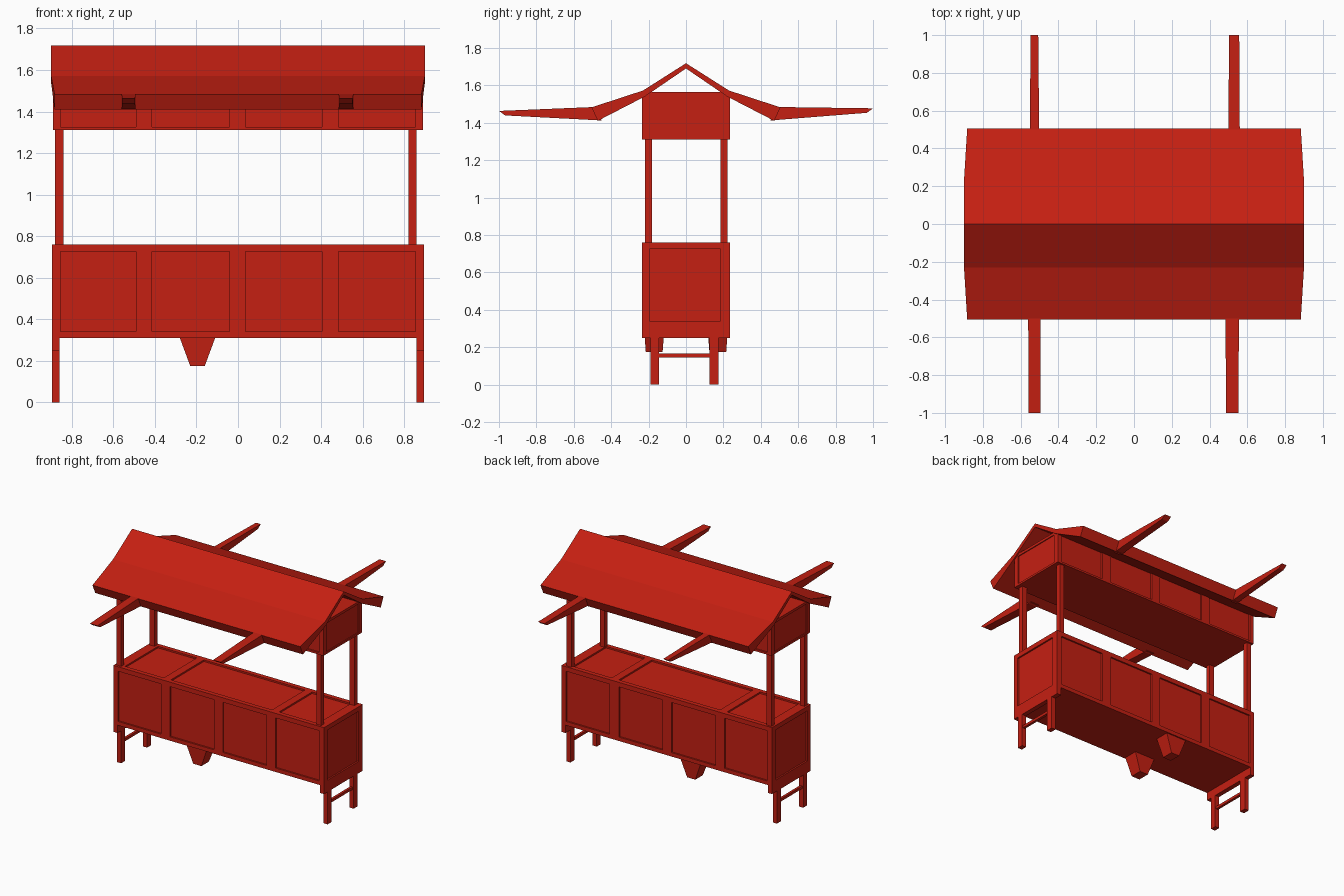
import bpy, bmesh

if "Cube" in bpy.data.objects:
    bpy.data.objects.remove(bpy.data.objects["Cube"])

red = bpy.data.materials.new("red_paint")
red.diffuse_color = (0.56, 0.014, 0.006, 1)
red.use_nodes = True
red.node_tree.nodes["Principled BSDF"].inputs["Base Color"].default_value = red.diffuse_color

CUBE = [(0, 3, 2, 1), (4, 5, 6, 7), (0, 1, 5, 4), (1, 2, 6, 5), (2, 3, 7, 6), (3, 0, 4, 7)]


def make(name, verts, faces):
    me = bpy.data.meshes.new(name)
    me.from_pydata(verts, [], faces)
    bm = bmesh.new()
    bm.from_mesh(me)
    bmesh.ops.recalc_face_normals(bm, faces=bm.faces)
    bm.to_mesh(me)
    bm.free()
    me.materials.append(red)
    ob = bpy.data.objects.new(name, me)
    bpy.context.collection.objects.link(ob)
    return ob


def corners(x, y, z):
    return [(a, b, c) for c in z for a, b in
            ((x[0], y[0]), (x[1], y[0]), (x[1], y[1]), (x[0], y[1]))]


def box(name, x, y, z):
    return make(name, corners(x, y, z), CUBE)


def recess(ob, regions):
    """Cut shallow panels into a body, then discard the cutter."""
    verts, faces = [], []
    for r in regions:
        n = len(verts)
        verts += corners(*r)
        faces += [tuple(i + n for i in f) for f in CUBE]
    cutter = make("panel_cutter", verts, faces)
    cutter.hide_render = True
    mod = ob.modifiers.new("panels", "BOOLEAN")
    mod.operation, mod.solver, mod.object = "DIFFERENCE", "EXACT", cutter
    bpy.context.view_layer.update()
    dg = bpy.context.evaluated_depsgraph_get()
    me = bpy.data.meshes.new_from_object(ob.evaluated_get(dg))
    ob.modifiers.clear()
    ob.data = me
    bpy.data.objects.remove(cutter)


W, D, T = 0.895, 0.235, 0.012       # half width, half depth, panel recess
BAYS = [(-0.855, -0.49), (-0.415, -0.04), (0.035, 0.405), (0.485, 0.855)]


def side_panels(z, end_y):
    out = []
    for s in (-1, 1):
        lo, hi = sorted((s * (D - T), s * (D + 0.05)))
        out += [(b, (lo, hi), z) for b in BAYS]
        lo, hi = sorted((s * (W - T), s * (W + 0.05)))
        out.append(((lo, hi), end_y, z))
    return out


# Counter cabinet with recessed panels on its sides and top
counter = box("counter_cabinet", (-W, W), (-D, D), (0.31, 0.76))
tops = [((a, b), (-0.2, 0.2), (0.76 - T, 0.82))
        for a, b in ((-0.82, -0.49), (-0.43, 0.43), (0.49, 0.82))]
recess(counter, side_panels((0.34, 0.725), (-0.195, 0.185)) + tops)

# Header box under the roof
header = box("header_box", (-W + 0.005, W - 0.005), (-D, D), (1.31, 1.565))
recess(header, side_panels((1.325, 1.545), (-0.195, 0.195)))

# Corner posts
for px in (-0.86, 0.84):
    for py in (-0.2, 0.203):
        box("corner_post", (px - 0.02, px + 0.02), (py - 0.018, py + 0.018), (0.74, 1.32))

# Leg frames at both ends
for s in (-1, 1):
    x = sorted((s * 0.86, s * W))
    xi = sorted((s * 0.868, s * 0.887))
    box("leg_top_rail", x, (-D, D), (0.25, 0.31))
    box("leg_crossbar", xi, (-0.15, 0.13), (0.145, 0.165))
    for y in ((-0.19, -0.145), (0.125, 0.175)):
        box("leg", x, y, (0, 0.25))

# Tapered bins hanging below the front and back
for s in (-1, 1):
    top = corners((-0.28, -0.11), sorted((s * 0.115, s * 0.225)), (0.31, 0.32))[:4]
    low = corners((-0.23, -0.16), sorted((s * 0.125, s * 0.215)), (0.175, 0.2))[:4]
    make("hanging_bin", low + top, CUBE)

# Roof slab: (y, z, half width) from ridge to eave, mirrored
outer = [(0, 1.718, 0.9), (0.23, 1.572, 0.9), (0.505, 1.482, 0.883)]
inner = [(0, 1.69, 0.9), (0.22, 1.54, 0.9), (0.472, 1.41, 0.883)]
mirror = lambda p: [(-y, z, w) for y, z, w in p[:0:-1]] + p
o, i = mirror(outer), mirror(inner)
verts, faces = [], []
for a, b in zip(o, i):
    verts += [(-a[2], a[0], a[1]), (a[2], a[0], a[1]), (b[2], b[0], b[1]), (-b[2], b[0], b[1])]
for k in range(4):
    n = k * 4
    faces += [(n + j, n + (j + 1) % 4, n + 4 + (j + 1) % 4, n + 4 + j) for j in range(4)]
faces += [(0, 1, 2, 3), (16, 17, 18, 19)]
make("roof", verts, faces)

# Tapering beams reaching out past the eaves: (side, centre x, root and tip half width, tip z)
for s, cx, hr, ht, zt in ((-1, -0.527, 0.033, 0.032, 1.463), (-1, 0.52, 0.036, 0.032, 1.463),
                          (1, -0.527, 0.025, 0.02, 1.477), (1, 0.53, 0.03, 0.027, 1.477)):
    root = [(cx - hr, s * 0.45, 1.412), (cx + hr, s * 0.45, 1.412),
            (cx + hr, s * 0.49, 1.484), (cx - hr, s * 0.49, 1.484)]
    tip = [(cx - ht, s * 0.967, zt - 0.024), (cx + ht, s * 0.967, zt - 0.024),
           (cx + ht, s * 1.0, zt), (cx - ht, s * 1.0, zt)]
    make("eave_beam", root + tip, CUBE)
